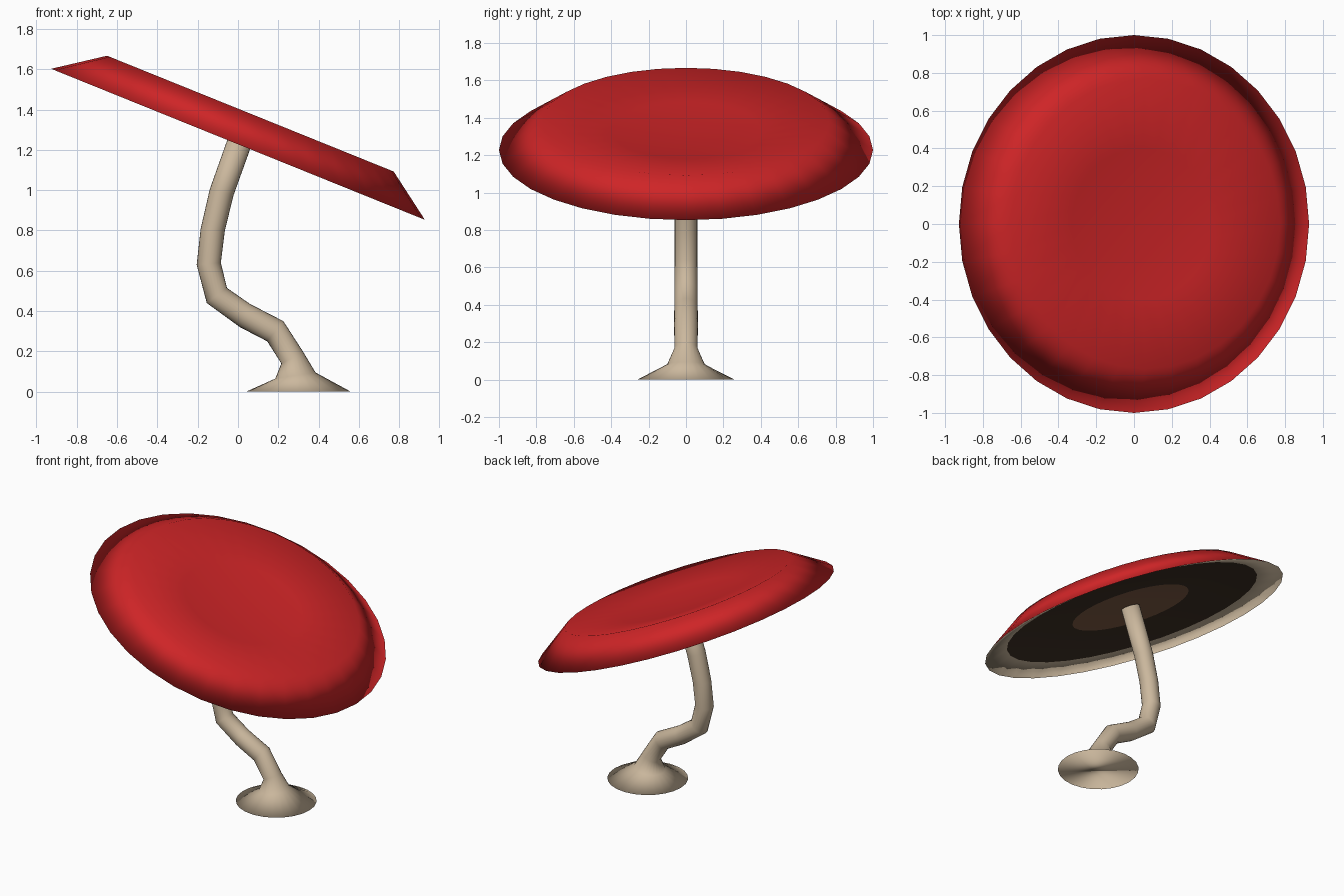
import bpy, bmesh, math
from mathutils import Vector, Matrix

if "Cube" in bpy.data.objects:
    bpy.data.objects.remove(bpy.data.objects["Cube"])


def material(name, rgb):
    m = bpy.data.materials.new(name)
    m.diffuse_color = (*rgb, 1)
    m.use_nodes = True
    m.node_tree.nodes["Principled BSDF"].inputs["Base Color"].default_value = m.diffuse_color
    return m


red = material("cap red", (0.62, 0.018, 0.02))
tan = material("stem tan", (0.60, 0.48, 0.34))
dark = material("gill dark brown", (0.045, 0.028, 0.017))
brown = material("gill brown", (0.20, 0.10, 0.055))


def ring(bm, left, right, n):
    """Circle standing on the x-z segment left-right; a point if both are equal."""
    a, b = Vector((left[0], 0, left[1])), Vector((right[0], 0, right[1]))
    c, u = (a + b) / 2, (b - a) / 2
    if u.length < 1e-6:
        return [bm.verts.new(c)]
    v = Vector((0, u.length, 0))
    return [bm.verts.new(c + u * math.cos(t) + v * math.sin(t))
            for t in (2 * math.pi * i / n for i in range(n))]


def bridge(bm, a, b, mat):
    n = max(len(a), len(b))
    for i in range(n):
        j = (i + 1) % n
        if len(a) == 1:
            vs = (a[0], b[j], b[i])
        elif len(b) == 1:
            vs = (a[i], a[j], b[0])
        else:
            vs = (a[i], a[j], b[j], b[i])
        bm.faces.new(vs).material_index = mat


def finish(bm, name, mats):
    bmesh.ops.recalc_face_normals(bm, faces=bm.faces[:])
    for f in bm.faces:
        f.smooth = True
    me = bpy.data.meshes.new(name)
    bm.to_mesh(me)
    bm.free()
    for m in mats:
        me.materials.append(m)
    ob = bpy.data.objects.new(name, me)
    bpy.context.collection.objects.link(ob)
    return ob


# cap: dished top, sharp rim, hollow underside; (radius, height, material of next band)
profile = [(0, 0.096, 0), (0.40, 0.113, 0), (0.767, 0.164, 0), (1.0, 0, 1),
           (0.84, 0.045, 2), (0.39, 0.078, 3), (0, 0.084, 3)]
bm = bmesh.new()
rings = [ring(bm, (-r, h), (r, h), 32) for r, h, _ in profile]
for k in range(len(rings) - 1):
    bridge(bm, rings[k], rings[k + 1], profile[k][2])
tilt = Matrix.Translation((0, 0, 1.2275)) @ Matrix.Rotation(math.radians(22), 4, 'Y')
bm.transform(tilt)
finish(bm, "cap", [red, tan, dark, brown])

# stem: bent tube with flared foot, given by left and right edge of each ring
edges = [((0.04, 0), (0.56, 0)), ((0.185, 0.065), (0.385, 0.095)),
         ((0.215, 0.14), (0.325, 0.195)), ((0.145, 0.25), (0.225, 0.35)),
         ((0.01, 0.32), (0.06, 0.435)), ((-0.155, 0.44), (-0.055, 0.515)),
         ((-0.205, 0.63), (-0.085, 0.64)), ((-0.185, 0.81), (-0.065, 0.80)),
         ((-0.14, 1.005), (-0.022, 0.975)), ((-0.028, 1.32), (0.086, 1.275))]
bm = bmesh.new()
rings = [ring(bm, l, r, 24) for l, r in edges]
for a, b in zip(rings, rings[1:]):
    bridge(bm, a, b, 0)
bm.faces.new(rings[0])
bm.faces.new(rings[-1])
finish(bm, "stem", [tan])
